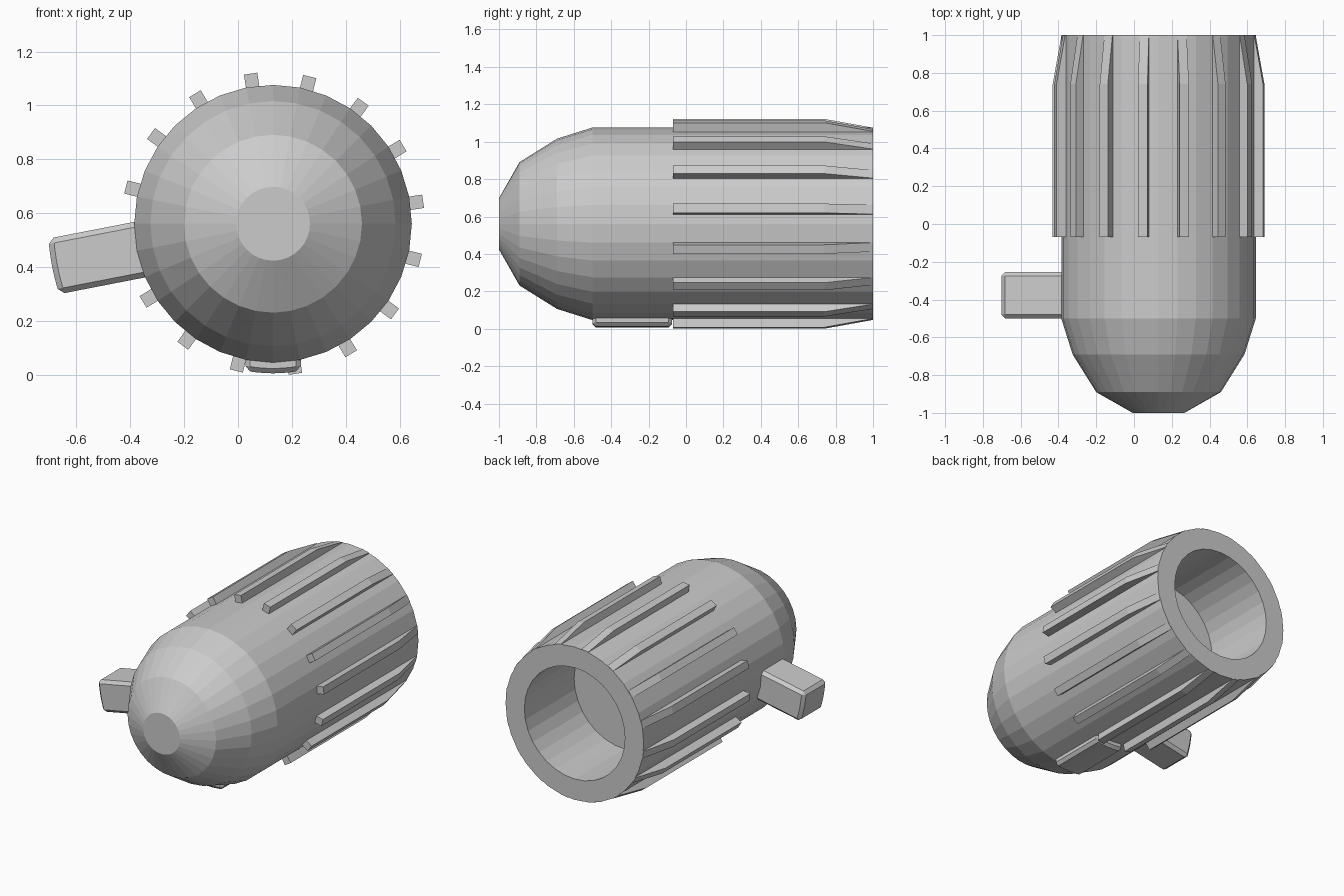
import bpy, bmesh
from math import sin, cos, pi, radians, sqrt

if "Cube" in bpy.data.objects:
    bpy.data.objects.remove(bpy.data.objects["Cube"])

CX, CZ = 0.13, 0.561      # long axis of the body
R = 0.515                 # body radius

grey = bpy.data.materials.new("plain_grey")
grey.use_nodes = True
colour = (0.6, 0.6, 0.6, 1)
grey.diffuse_color = colour
grey.node_tree.nodes["Principled BSDF"].inputs["Base Color"].default_value = colour


def loft(name, rings, bevel=0):
    """Skin a list of equal point rings and cap both ends."""
    bm = bmesh.new()
    loops = [[bm.verts.new(p) for p in ring] for ring in rings]
    n = len(loops[0])
    for a, b in zip(loops, loops[1:]):
        for i in range(n):
            j = (i + 1) % n
            bm.faces.new((a[i], a[j], b[j], b[i]))
    bm.faces.new(loops[0])
    bm.faces.new(loops[-1])
    bmesh.ops.recalc_face_normals(bm, faces=bm.faces)
    mesh = bpy.data.meshes.new(name)
    bm.to_mesh(mesh)
    bm.free()
    mesh.materials.append(grey)
    ob = bpy.data.objects.new(name, mesh)
    bpy.context.collection.objects.link(ob)
    if bevel:
        mod = ob.modifiers.new("chamfer", "BEVEL")
        mod.width = bevel
        mod.segments = 1
        mod.limit_method = "ANGLE"
        mod.angle_limit = radians(40)
    return ob


def radial(u, v, y, angle):
    """Point at distance u out from the axis and v sideways."""
    c, s = cos(angle), sin(angle)
    return (CX + u * c - v * s, y, CZ + u * s + v * c)


def circle(r, y, n=32):
    return [radial(r, 0, y, 2 * pi * i / n) for i in range(n)]


def block(name, angle, inner, outer, half, y0, y1, bevel):
    """Block standing out from the body, its outer face rounded about the axis."""
    arc = [half * (i / 3 - 1) for i in range(7)]
    outline = [(inner, half), (inner, -half)] + [(sqrt(outer**2 - v * v), v) for v in arc]
    return loft(name, [[radial(u, v, y, angle) for u, v in outline] for y in (y0, y1)], bevel)


# Body: blunt nose, straight barrel, open socket at the back
profile = [(0.137, -1), (0.33, -0.89), (0.455, -0.69), (R, -0.5),
           (R, 1), (0.375, 1), (0.375, 0.47)]
loft("body", [circle(r, y) for r, y in profile])

# Grip ridges around the barrel, tapering into the back rim
for k in range(16):
    angle = radians(8.5 + 22.5 * k)
    rings = []
    for y, top in ((-0.07, 0.563), (0.74, 0.563), (0.999, 0.516)):
        corners = ((0.48, -0.025), (0.48, 0.025), (top, 0.025), (top, -0.025))
        rings.append([radial(u, v, y, angle) for u, v in corners])
    loft(f"grip_ridge_{k + 1}", rings)

# Side lug and low pad underneath
block("side_lug", radians(191), 0.45, 0.835, 0.105, -0.5, -0.255, 0.02)
block("bottom_pad", radians(270), 0.45, 0.555, 0.103, -0.5, -0.075, 0.018)
